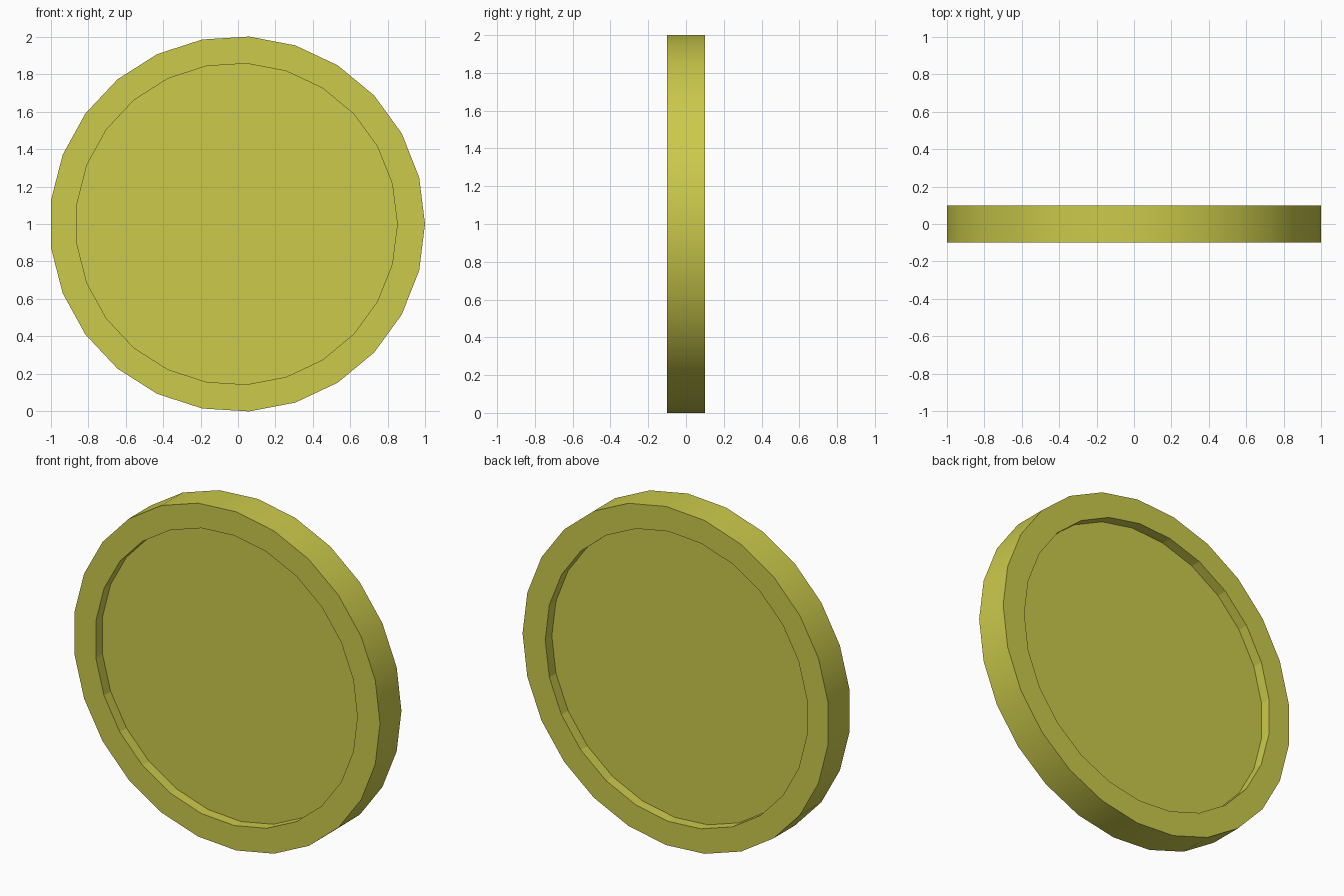
import bpy, bmesh, math

if "Cube" in bpy.data.objects:
    bpy.data.objects.remove(bpy.data.objects["Cube"])

SIDES = 25
HALF = 0.10      # half thickness of the rim
FLOOR = 0.038    # half thickness of the recessed disc

bm = bmesh.new()


def ring(radius, cx, y):
    """25-sided loop standing in the XZ plane with a corner on +x."""
    return [bm.verts.new((cx + radius * math.cos(math.tau * i / SIDES), y,
                          1 + radius * math.sin(math.tau * i / SIDES)))
            for i in range(SIDES)]


def bridge(a, b, smooth=False):
    for i in range(SIDES):
        j = (i + 1) % SIDES
        bm.faces.new((a[i], a[j], b[j], b[i])).smooth = smooth


# Rim face, recess wall and recessed floor on both sides
outer = []
for side in (-1, 1):
    edge = ring(1.002, -0.004, side * HALF)
    lip = ring(0.858, -0.008, side * HALF)
    base = ring(0.858, -0.008, side * FLOOR)
    bridge(edge, lip)
    bridge(lip, base)
    bm.faces.new(base)
    outer.append(edge)

# Smooth outer edge
bridge(outer[0], outer[1], smooth=True)
bmesh.ops.recalc_face_normals(bm, faces=bm.faces)

# Keep the rim corners crisp
for e in bm.edges:
    if e.calc_face_angle(0) > math.radians(30):
        e.smooth = False

mesh = bpy.data.meshes.new("coin_disc")
bm.to_mesh(mesh)
bm.free()
coin = bpy.data.objects.new("coin_disc", mesh)
bpy.context.collection.objects.link(coin)

# Yellow gold colour
gold = bpy.data.materials.new("gold")
gold.diffuse_color = (0.6, 0.59, 0.07, 1)
gold.use_nodes = True
gold.node_tree.nodes["Principled BSDF"].inputs["Base Color"].default_value = gold.diffuse_color
mesh.materials.append(gold)
